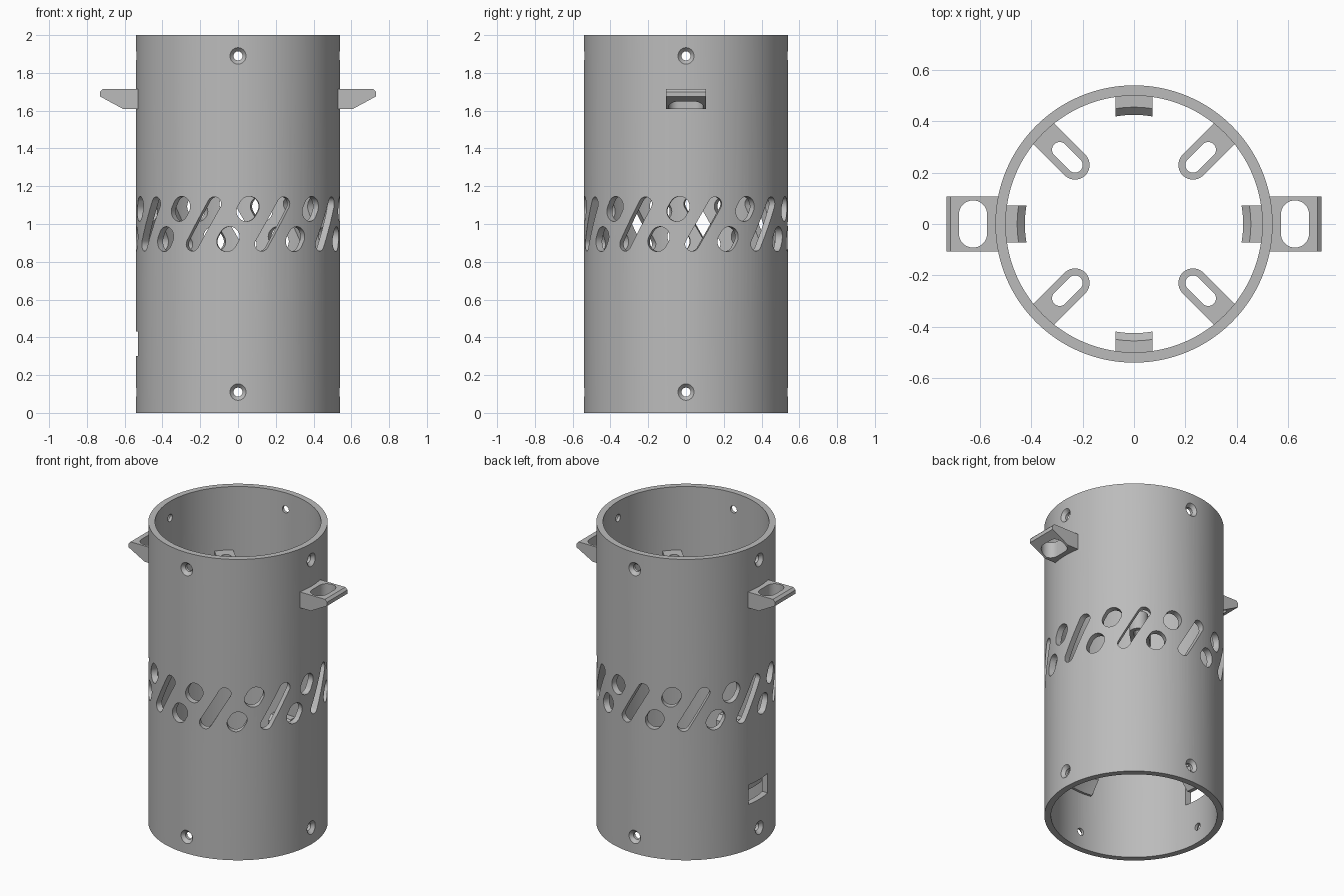
import bpy, bmesh
from math import sin, cos, pi, radians, sqrt
from mathutils import Vector

if "Cube" in bpy.data.objects:
    bpy.data.objects.remove(bpy.data.objects["Cube"])

OUTER, INNER, HEIGHT = 0.54, 0.5, 2.0
SIDES = 144
QUARTERS = [0, 90, 180, 270]

grey = bpy.data.materials.new("plain grey")
grey.use_nodes = True
grey.diffuse_color = (0.5, 0.5, 0.5, 1)
grey.node_tree.nodes["Principled BSDF"].inputs["Base Color"].default_value = (0.5, 0.5, 0.5, 1)


def at(angle, tangent, out, z):
    """Point on the tube: angle from the front, sideways, outward, up."""
    a = radians(angle)
    return Vector((cos(a) * tangent + sin(a) * out, sin(a) * tangent - cos(a) * out, z))


def loft(bm, rings):
    """Closed solid through matching rings of points."""
    loops = [[bm.verts.new(p) for p in ring] for ring in rings]
    n = len(loops[0])
    for a, b in zip(loops, loops[1:]):
        for i in range(n):
            bm.faces.new((a[i], a[(i + 1) % n], b[(i + 1) % n], b[i]))
    bm.faces.new(loops[0][::-1])
    bm.faces.new(loops[-1])


def stadium(radius, half, tilt=0, centre=(0, 0), steps=16):
    """Slot outline, long axis up, leaning right by tilt degrees."""
    t = radians(tilt)
    pts = []
    for side in (1, -1):
        for i in range(steps + 1):
            a = pi * i / steps + (0 if side > 0 else pi)
            x, y = radius * cos(a), radius * sin(a) + side * half
            pts.append((centre[0] + x * cos(t) + y * sin(t),
                        centre[1] - x * sin(t) + y * cos(t)))
    return pts


def finish(name, bm):
    bmesh.ops.recalc_face_normals(bm, faces=bm.faces[:])
    mesh = bpy.data.meshes.new(name)
    bm.to_mesh(mesh)
    bm.free()
    obj = bpy.data.objects.new(name, mesh)
    bpy.context.collection.objects.link(obj)
    mesh.materials.append(grey)
    return obj


def activate(obj):
    bpy.ops.object.select_all(action='DESELECT')
    obj.select_set(True)
    bpy.context.view_layer.objects.active = obj


def cut(obj, bm):
    cutter = finish("cutter", bm)
    cutter.hide_render = True
    activate(obj)
    mod = obj.modifiers.new("holes", 'BOOLEAN')
    mod.operation, mod.solver, mod.object = 'DIFFERENCE', 'EXACT', cutter
    bpy.ops.object.modifier_apply(modifier=mod.name)
    bpy.data.objects.remove(cutter)


def smooth(obj):
    activate(obj)
    bpy.ops.object.shade_smooth_by_angle(angle=radians(25))


# Tube wall
bm = bmesh.new()
wall = [bm.verts.new((r, 0, z)) for r, z in
        ((INNER, 0), (OUTER, 0), (OUTER, HEIGHT), (INNER, HEIGHT))]
edges = [bm.edges.new((wall[i], wall[(i + 1) % 4])) for i in range(4)]
bmesh.ops.spin(bm, geom=wall + edges, axis=(0, 0, 1), cent=(0, 0, 0),
               angle=2 * pi, steps=SIDES, use_merge=False)
bmesh.ops.remove_doubles(bm, verts=bm.verts[:], dist=1e-4)
tube = finish("tube", bm)

# Band of leaning vents, screw holes and the cable window
bm = bmesh.new()


def radial_hole(angle, outline):
    loft(bm, [[at(angle, x, d, z) for x, z in outline] for d in (0.42, 0.62)])


for k in range(9):
    radial_hole(20 + 40 * k, stadium(0.037, 0.123, 30, (0, 1)))
    for side in (1, -1):
        radial_hole(40 * k + side * 5.6,
                    stadium(0.053, 0.015, 30, (0, 1 + 0.08 * side)))
for angle in QUARTERS:
    for z in (0.11, HEIGHT - 0.11):
        rings = []
        for d, r in ((0.42, 0.024), (0.518, 0.024), (0.54, 0.044), (0.57, 0.044)):
            rings.append([at(angle, r * cos(2 * pi * i / 24), d, z + r * sin(2 * pi * i / 24))
                          for i in range(24)])
        loft(bm, rings)
radial_hole(270, [(-0.1, 0.3), (0.1, 0.3), (0.1, 0.43), (-0.1, 0.43)])
cut(tube, bm)
smooth(tube)

# Outer lugs with an oblong eye
LUG = [(0.52, 1.61), (0.61, 1.61), (0.73, 1.675), (0.73, 1.7), (0.715, 1.715), (0.52, 1.715)]
for name, angle in (("left_lug", 90), ("right_lug", 270)):
    bm = bmesh.new()
    loft(bm, [[at(angle, t, r, z) for r, z in LUG] for t in (-0.107, 0.107)])
    lug = finish(name, bm)
    bm = bmesh.new()
    eye = stadium(0.055, 0.037, 0, (0.627, 0))
    loft(bm, [[at(angle, t, r, z) for r, t in eye] for z in (1.5, 1.8)])
    cut(lug, bm)
    smooth(lug)

# Slotted mounting tabs inside
for k, angle in enumerate(QUARTERS):
    angle += 45
    bm = bmesh.new()
    end = [(0.325 - 0.057 * sin(pi * i / 20), 0.057 * cos(pi * i / 20)) for i in range(21)]
    outline = [(0.51, 0.057)] + end + [(0.51, -0.057)]
    loft(bm, [[at(angle, t, r, z) for r, t in outline] for z in (1.46, 1.58)])
    tab = finish("mounting_tab_%d" % (k + 1), bm)
    bm = bmesh.new()
    slot = stadium(0.03, 0.042, 0, (0, 0.367))
    loft(bm, [[at(angle, t, r, z) for t, r in slot] for z in (1.4, 1.7)])
    cut(tab, bm)
    smooth(tab)

# Low ledges inside, curved with the wall
LEDGE = [(0.51, 0.38), (0.485, 0.38), (0.425, 0.46), (0.425, 0.5), (0.455, 0.53), (0.51, 0.53)]
for k, angle in enumerate(QUARTERS):
    bm = bmesh.new()
    loft(bm, [[at(angle, t, sqrt(r * r - t * t), z) for r, z in LEDGE]
              for t in (i * 0.073 / 4 for i in range(-4, 5))])
    smooth(finish("ledge_%d" % (k + 1), bm))
